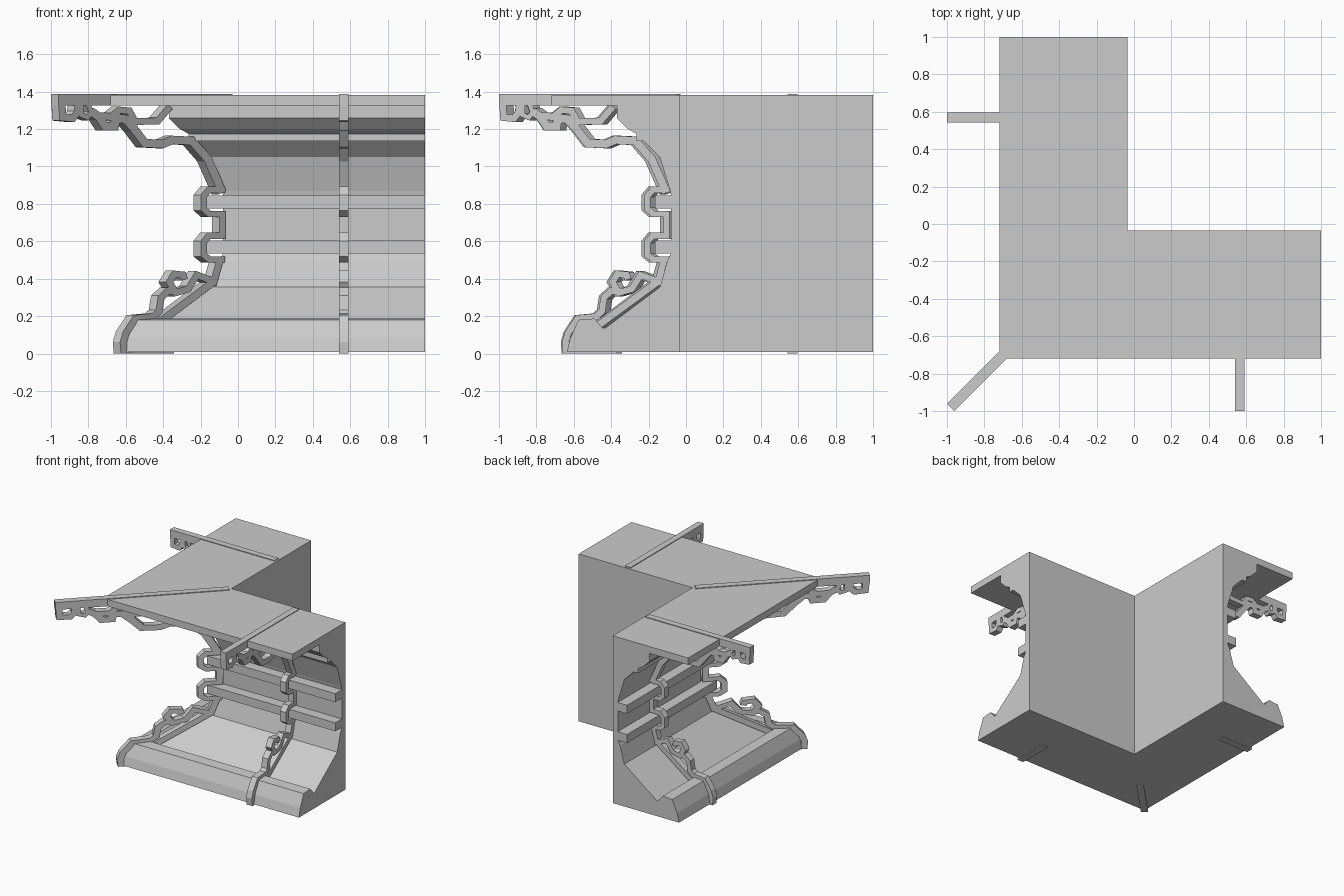
import bpy, bmesh
from mathutils import Vector

# Profiles are (outward distance, height)
BODY = [(.72, 1.382), (.72, 1.326), (.37, 1.326), (.37, 1.26), (.31, 1.20), (.265, 1.175),
        (.265, 1.135), (.225, 1.135), (.14, 1.05), (.085, .87), (.08, .845),
        (.165, .845), (.165, .775), (.08, .775), (.08, .605), (.165, .605), (.165, .535),
        (.08, .535), (.10, .495), (.14, .355), (.44, .13), (.49, .187), (.575, .18),
        (.62, .08), (.637, .007), (.035, .007), (.035, 1.382)]

STRANDS = [
    # top bar and foot bar
    ([(1.0, 1.357), (.05, 1.357)], .062),
    ([(.655, .015), (.37, .015)], .03),
    # hanging hooks at the tip
    ([(.98, 1.34), (.975, 1.262), (.92, 1.257), (.895, 1.29), (.89, 1.335)], .037),
    ([(.875, 1.335), (.873, 1.275), (.84, 1.262), (.82, 1.29), (.835, 1.33)], .026),
    # upper scroll down to the bars
    ([(.82, 1.295), (.778, 1.265), (.745, 1.215), (.692, 1.215), (.685, 1.255), (.634, 1.254),
      (.585, 1.20), (.527, 1.125), (.43, 1.12), (.377, 1.142), (.27, 1.137), (.184, 1.04),
      (.131, .922), (.105, .86)], .045),
    ([(.785, 1.27), (.68, 1.265)], .04),
    ([(.72, 1.26), (.665, 1.302), (.612, 1.297), (.58, 1.24), (.457, 1.243), (.39, 1.32)], .036),
    # clips around the two bars
    ([(.09, .875), (.178, .875), (.206, .842), (.206, .773), (.175, .746), (.104, .746),
      (.104, .63), (.178, .63), (.206, .596), (.206, .527), (.175, .503), (.09, .503)], .034),
    # lower scroll
    ([(.115, .51), (.15, .385), (.243, .42), (.29, .345), (.36, .325), (.393, .382),
      (.366, .425), (.318, .42), (.31, .395)], .036),
    # branch running down and over the base
    ([(.33, .33), (.40, .335), (.438, .30), (.45, .225), (.48, .197), (.578, .188),
      (.63, .11), (.645, .06), (.64, 0)], .036),
    # straight rail on the slope
    ([(.47, .15), (.15, .385)], .04),
]


def finish(bm, name):
    bmesh.ops.recalc_face_normals(bm, faces=bm.faces)
    me = bpy.data.meshes.new(name)
    bm.to_mesh(me)
    bm.free()
    ob = bpy.data.objects.new(name, me)
    bpy.context.collection.objects.link(ob)
    return ob


def loft(bm, rings):
    """Skin equal closed rings and cap both ends."""
    rings = [[bm.verts.new(p) for p in r] for r in rings]
    n = len(rings[0])
    for a, b in zip(rings, rings[1:]):
        for i in range(n):
            j = (i + 1) % n
            bm.faces.new((a[i], a[j], b[j], b[i]))
    bm.faces.new(rings[0])
    bm.faces.new(rings[-1])


def ribbon(bm, pts, width, place, half):
    """Sweep a rectangular section along a flat path with mitred corners."""
    pts = [Vector(p) for p in pts]
    dirs = [(b - a).normalized() for a, b in zip(pts, pts[1:])]
    rings = []
    for i, p in enumerate(pts):
        d0, d1 = dirs[max(i - 1, 0)], dirs[min(i, len(dirs) - 1)]
        t = (d0 + d1).normalized()
        n = Vector((-t.y, t.x))
        off = n * (width / 2 / max(t.dot(d1), .65))
        rings.append([place(q.x, max(q.y, 0), s) for q, s in
                      ((p + off, -half), (p + off, half), (p - off, half), (p - off, -half))])
    loft(bm, rings)


# Moulded corner body, mitred on the diagonal
bm = bmesh.new()
loft(bm, [[(1, -d, z) for d, z in BODY],
          [(-d, -d, z) for d, z in BODY],
          [(-d, 1, z) for d, z in BODY]])
finish(bm, "corner_moulding")

# Ornamental brackets: front wing, left wing and stretched corner one
BRACKETS = {
    "front_bracket": lambda d, z, t: (.565 + t, -d, z),
    "left_bracket": lambda d, z, t: (-d, .57 + t, z),
    "corner_bracket": lambda d, z, t: (-.98 * d + .75 * t, -.98 * d - .75 * t, z),
}
for name, place in BRACKETS.items():
    bm = bmesh.new()
    for path, width in STRANDS:
        ribbon(bm, path, width, place, .026)
    finish(bm, name)
